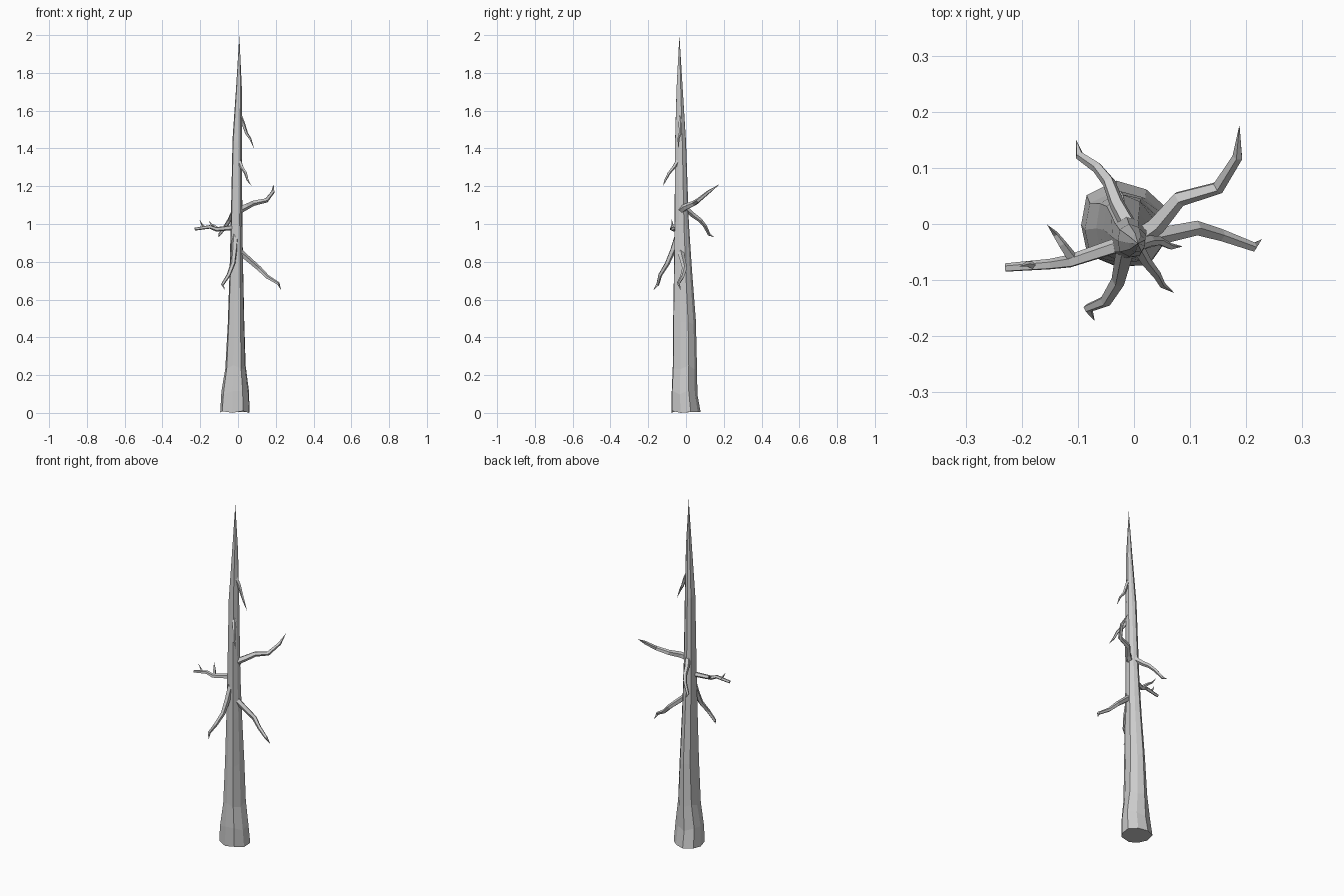
import bpy, bmesh, math
from mathutils import Vector


def loft(name, rings, tip=None):
    """Skin a list of equal-length vertex rings, capped or ending in a point."""
    bm = bmesh.new()
    loops = [[bm.verts.new(p) for p in r] for r in rings]
    n = len(loops[0])
    for a, b in zip(loops, loops[1:]):
        for i in range(n):
            j = (i + 1) % n
            bm.faces.new((a[i], a[j], b[j], b[i]))
    bm.faces.new(loops[0][::-1])
    if tip is None:
        bm.faces.new(loops[-1])
    else:
        t = bm.verts.new(tip)
        for i in range(n):
            bm.faces.new((loops[-1][i], loops[-1][(i + 1) % n], t))
    bmesh.ops.recalc_face_normals(bm, faces=bm.faces)
    me = bpy.data.meshes.new(name)
    bm.to_mesh(me)
    bm.free()
    ob = bpy.data.objects.new(name, me)
    bpy.context.collection.objects.link(ob)
    return ob


def branch(name, pts, r0, r1, pointed=True, sides=5):
    """Tapered, crooked limb following a few path points."""
    pts = [Vector(p) for p in pts]
    rings = []
    side = None
    for k, p in enumerate(pts[:-1] if pointed else pts):
        d = (pts[min(k + 1, len(pts) - 1)] - pts[max(k - 1, 0)]).normalized()
        if side is None:
            side = d.cross(Vector((0.3, 0.2, 1))).normalized()
        u = (side - d * side.dot(d)).normalized()
        side = u
        v = d.cross(u)
        r = r0 + (r1 - r0) * k / (len(pts) - 1)
        rings.append([p + r * (u * math.cos(a) + v * math.sin(a))
                      for a in (math.tau * i / sides for i in range(sides))])
    return loft(name, rings, pts[-1] if pointed else None)


# Trunk: irregular nine-sided rings given as z, centre x/y, radius x/y
SIDES = 9
WOBBLE = [1.0, 0.93, 1.02, 1.05, 0.92, 1.03, 0.95, 1.04, 0.96]
profile = [
    (0.005, -0.017, -0.002, 0.084, 0.079),
    (0.11, -0.016, -0.010, 0.078, 0.070),
    (0.24, -0.014, -0.008, 0.058, 0.066),
    (0.48, -0.011, -0.010, 0.047, 0.062),
    (0.75, -0.009, -0.018, 0.039, 0.049),
    (1.0, -0.008, -0.024, 0.033, 0.039),
    (1.44, -0.004, -0.030, 0.027, 0.030),
    (1.72, 0.005, -0.034, 0.016, 0.017),
]
rings = []
for k, (z, cx, cy, rx, ry) in enumerate(profile):
    ring = []
    for i, w in enumerate(WOBBLE):
        a = math.tau * (i + 0.5) / SIDES
        dz = 0.006 * math.sin(3 * i) if k == 0 else 0.012 * math.sin(2 * i + k)
        ring.append((cx + rx * w * math.cos(a), cy + ry * w * math.sin(a),
                     max(0, z + dz)))
    rings.append(ring)
loft("trunk", rings, (0.007, -0.035, 2.0))

# Main limbs
branch("upper_right_branch", [(0.0, -0.03, 1.07), (0.04, -0.002, 1.09), (0.08, 0.045, 1.11),
       (0.15, 0.065, 1.125), (0.185, 0.12, 1.17), (0.188, 0.177, 1.21)], 0.020, 0.007)
branch("lower_right_branch", [(0.0, -0.03, 0.86), (0.04, -0.022, 0.825), (0.11, -0.007, 0.765),
       (0.155, -0.02, 0.72), (0.213, -0.041, 0.685), (0.228, -0.027, 0.65)], 0.019, 0.006)
branch("left_branch", [(0.0, -0.03, 0.985), (-0.04, -0.042, 0.98), (-0.115, -0.067, 0.972),
       (-0.15, -0.072, 0.985), (-0.229, -0.078, 0.973)], 0.016, 0.008, pointed=False)
branch("back_branch", [(-0.005, -0.01, 1.09), (-0.03, 0.035, 1.05), (-0.045, 0.075, 1.02),
       (-0.065, 0.1, 0.99), (-0.097, 0.122, 0.945), (-0.103, 0.15, 0.93)], 0.016, 0.006)
branch("front_left_branch", [(-0.013, -0.04, 0.95), (-0.02, -0.07, 0.86), (-0.027, -0.1, 0.79),
       (-0.05, -0.137, 0.73), (-0.082, -0.15, 0.68), (-0.07, -0.173, 0.65)], 0.018, 0.006)

# Small upper limbs
branch("small_front_branch", [(0.005, -0.04, 1.34), (0.02, -0.065, 1.3), (0.04, -0.09, 1.27),
       (0.05, -0.108, 1.235), (0.072, -0.123, 1.2)], 0.012, 0.004)
branch("small_right_branch", [(0.01, -0.035, 1.57), (0.028, -0.03, 1.53), (0.045, -0.03, 1.48),
       (0.065, -0.04, 1.45), (0.087, -0.04, 1.395)], 0.012, 0.004)

# Twigs on the left limb
branch("inner_twig", [(-0.11, -0.06, 0.975), (-0.128, -0.035, 0.99), (-0.14, -0.018, 0.995),
       (-0.155, -0.001, 1.02)], 0.010, 0.003, sides=4)
branch("outer_twig", [(-0.175, -0.075, 0.98), (-0.19, -0.071, 0.995),
       (-0.205, -0.076, 1.025)], 0.007, 0.003, sides=4)
